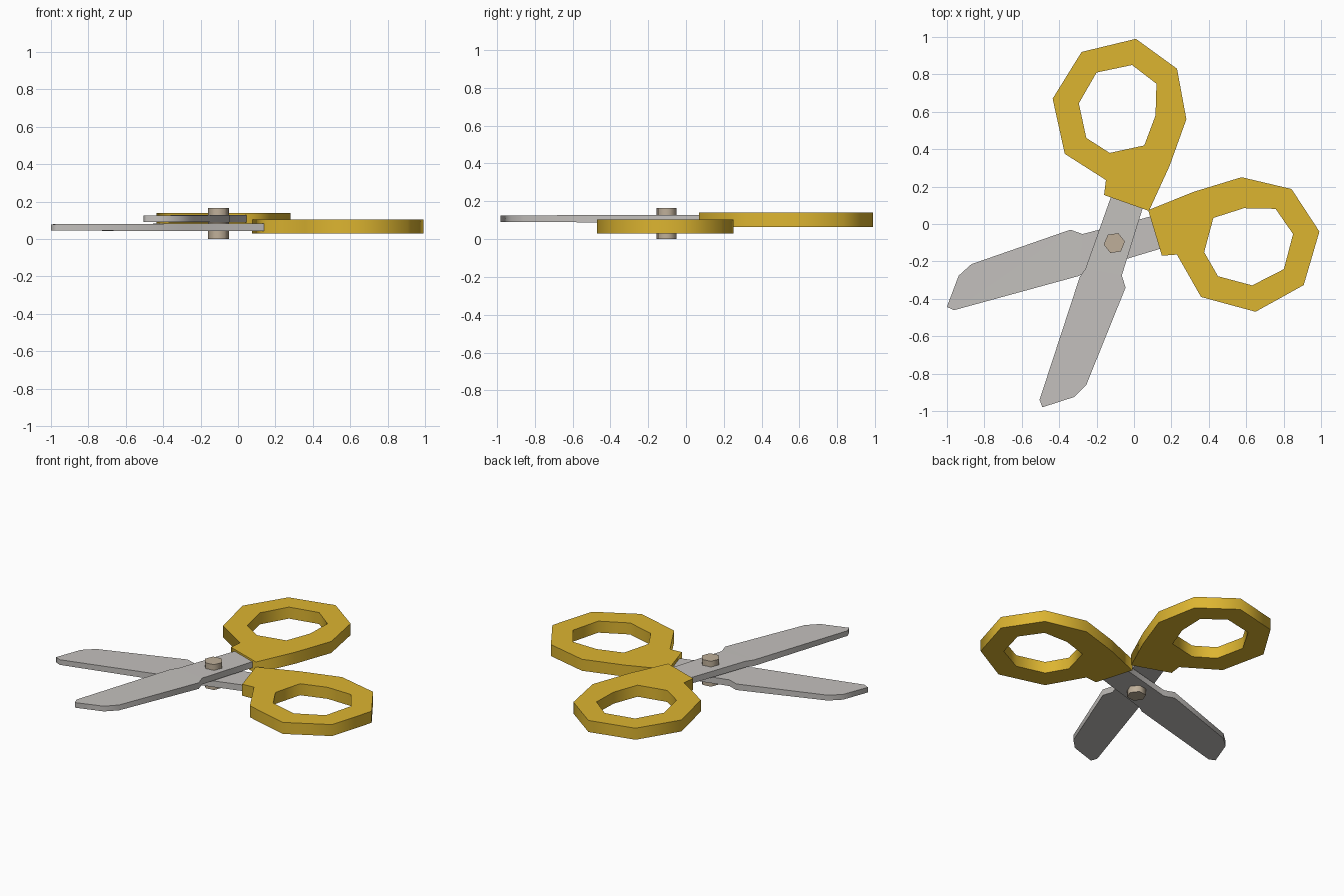
import bpy, math
from mathutils import Matrix, Vector

if "Cube" in bpy.data.objects:
    bpy.data.objects.remove(bpy.data.objects["Cube"])

PIVOT = Vector((-0.105, -0.102, 0.085))


def material(name, color):
    m = bpy.data.materials.new(name)
    m.diffuse_color = (*color, 1)
    m.use_nodes = True
    m.node_tree.nodes["Principled BSDF"].inputs["Base Color"].default_value = m.diffuse_color
    return m


gold = material("yellow_plastic", (0.72, 0.46, 0.03))
steel = material("steel", (0.55, 0.53, 0.51))
brass = material("rivet_metal", (0.52, 0.43, 0.32))


def plate(name, loops, z0, z1, mat, xform=None, tip_taper=0):
    """Flat plate from closed outlines; later outlines cut holes."""
    cu = bpy.data.curves.new(name, 'CURVE')
    cu.dimensions = '2D'
    cu.fill_mode = 'BOTH'
    cu.extrude = (z1 - z0) / 2
    for pts in loops:
        sp = cu.splines.new('POLY')
        sp.points.add(len(pts) - 1)
        for p, (x, y) in zip(sp.points, pts):
            p.co = (x, y, 0, 1)
        sp.use_cyclic_u = True
    tmp = bpy.data.objects.new(name + "_curve", cu)
    bpy.context.collection.objects.link(tmp)
    bpy.context.view_layer.update()
    deps = bpy.context.evaluated_depsgraph_get()
    me = bpy.data.meshes.new_from_object(tmp.evaluated_get(deps))
    bpy.data.objects.remove(tmp)
    for v in me.vertices:
        d = (v.co.xy - PIVOT.xy).length
        v.co.z = v.co.z * (1 - tip_taper * d) + (z0 + z1) / 2
    if xform:
        me.transform(xform)
    me.materials.clear()
    me.materials.append(mat)
    me.name = name
    ob = bpy.data.objects.new(name, me)
    bpy.context.collection.objects.link(ob)
    return ob


# Outlines of one half: finger ring with its hole, and blade
ring = [(0.01, 0.99), (0.23, 0.83), (0.28, 0.56), (0.19, 0.31), (0.08, 0.07),
        (-0.16, 0.155), (-0.15, 0.235), (-0.37, 0.375), (-0.435, 0.67), (-0.28, 0.92)]
hole = [(-0.01, 0.85), (0.12, 0.75), (0.115, 0.58), (0.055, 0.42),
        (-0.13, 0.38), (-0.255, 0.46), (-0.295, 0.645), (-0.2, 0.81)]
blade = [(-0.1, 0.21), (0.08, 0.17), (0.045, 0.08), (-0.065, -0.275), (-0.045, -0.34),
         (-0.255, -0.86), (-0.32, -0.925), (-0.49, -0.98), (-0.505, -0.94),
         (-0.29, -0.283), (-0.26, -0.24), (-0.125, 0.14)]

# The second half is the first turned over about an in-plane axis through the rivet
a = math.radians(43.6)
flip = (Matrix.Translation(PIVOT)
        @ Matrix.Rotation(math.pi, 4, Vector((math.cos(a), math.sin(a), 0)))
        @ Matrix.Translation(-PIVOT))

for side, xf in (("upper", None), ("lower", flip)):
    plate(side + "_handle", [ring, hole], 0.065, 0.14, gold, xf)
    plate(side + "_blade", [blade], 0.087, 0.129, steel, xf, 0.22)

# Hexagonal rivet through both blades
hexagon = [(PIVOT.x + 0.057 * math.cos(math.radians(8 + 60 * i)),
            PIVOT.y + 0.057 * math.sin(math.radians(8 + 60 * i))) for i in range(6)]
plate("rivet", [hexagon], 0.0, 0.165, brass)
